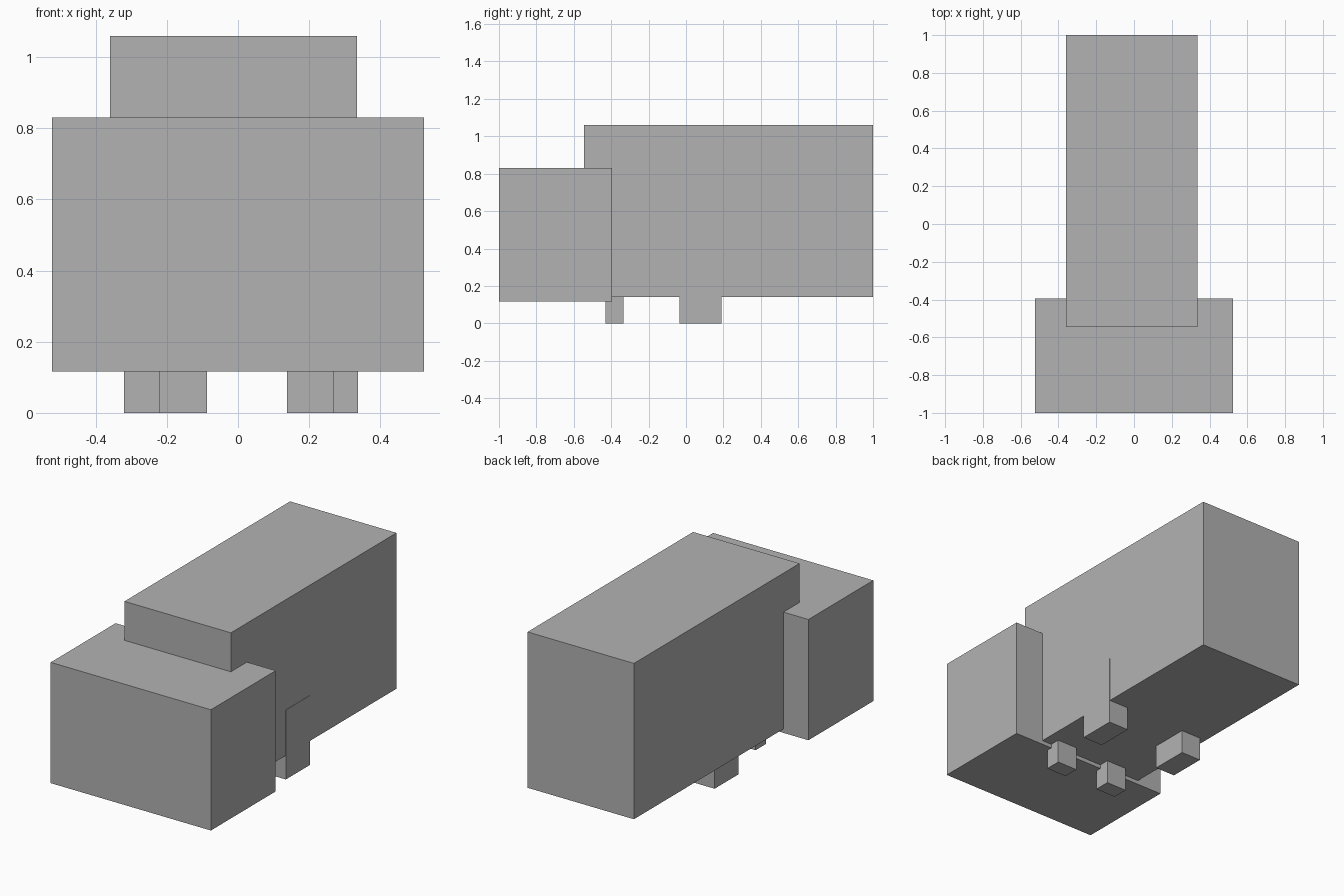
import bpy
from mathutils import Vector

if "Cube" in bpy.data.objects:
    bpy.data.objects.remove(bpy.data.objects["Cube"])

grey = bpy.data.materials.new("plain grey")
grey.diffuse_color = (0.448, 0.448, 0.448, 1)
grey.use_nodes = True
grey.node_tree.nodes["Principled BSDF"].inputs["Base Color"].default_value = grey.diffuse_color


def box(name, low, high):
    """Axis-aligned box between two corners."""
    low, high = Vector(low), Vector(high)
    bpy.ops.mesh.primitive_cube_add(size=1, location=(low + high) / 2)
    ob = bpy.context.object
    ob.name = name
    ob.scale = high - low
    bpy.ops.object.transform_apply(location=False, rotation=False, scale=True)
    ob.data.materials.append(grey)
    return ob


# Long body and the wide head block in front of it
box("body", (-0.36, -0.545, 0.14), (0.335, 1.0, 1.06))
box("head", (-0.523, -1.0, 0.117), (0.523, -0.395, 0.83))

# Legs reach up into the body; the right rear one stands just proud of its side
LEG_TOP = 0.41
for name, x0, x1, y0, y1 in (
    ("front_leg_left", -0.22, -0.087, -0.43, -0.335),
    ("front_leg_right", 0.138, 0.27, -0.43, -0.335),
    ("rear_leg_left", -0.32, -0.19, -0.035, 0.19),
    ("rear_leg_right", 0.205, 0.337, -0.035, 0.19),
):
    box(name, (x0, y0, 0), (x1, y1, LEG_TOP))
